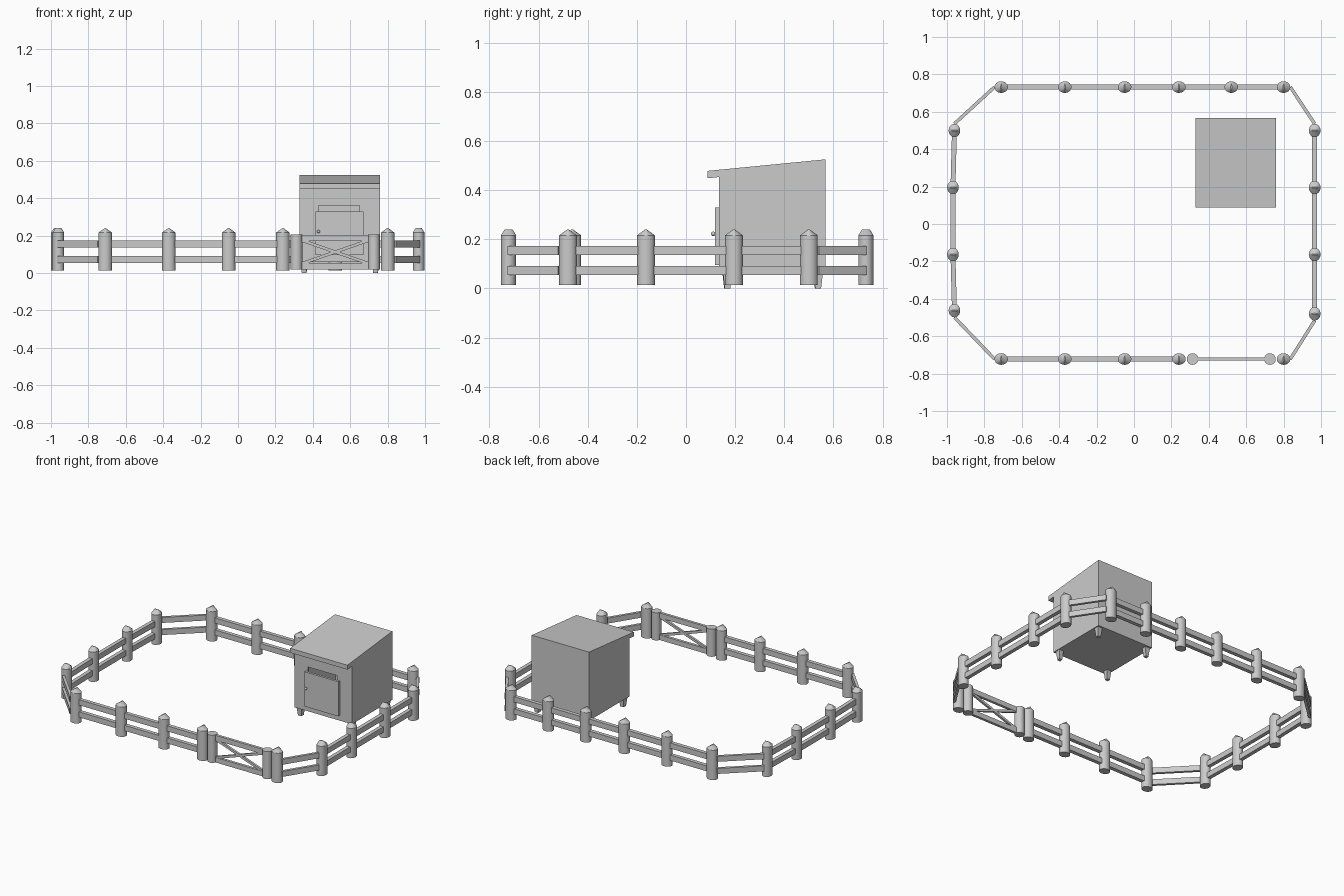
import bpy, bmesh, math
from mathutils import Matrix, Vector

if "Cube" in bpy.data.objects:
    bpy.data.objects.remove(bpy.data.objects["Cube"], do_unlink=True)

grey = bpy.data.materials.new("plain_grey")
grey.use_nodes = True
grey.diffuse_color = (0.6, 0.6, 0.6, 1)
grey.node_tree.nodes["Principled BSDF"].inputs["Base Color"].default_value = (0.6, 0.6, 0.6, 1)
parts = []


def add(name, mesh, matrix=None):
    ob = bpy.data.objects.new(name, mesh)
    bpy.context.scene.collection.objects.link(ob)
    if matrix is not None:
        ob.matrix_world = matrix
    parts.append(ob)
    return ob


def to_mesh(name, bm):
    bmesh.ops.recalc_face_normals(bm, faces=bm.faces)
    me = bpy.data.meshes.new(name)
    bm.to_mesh(me)
    bm.free()
    me.materials.append(grey)
    return me


def box(name, lo, hi):
    lo, hi = Vector(lo), Vector(hi)
    bm = bmesh.new()
    bmesh.ops.create_cube(bm, size=1)
    bmesh.ops.scale(bm, vec=hi - lo, verts=bm.verts)
    bmesh.ops.translate(bm, vec=(lo + hi) / 2, verts=bm.verts)
    return add(name, to_mesh(name, bm))


def beam(name, a, b, thick, high):
    """Plank running from a to b, thick sideways and high upwards."""
    a, b = Vector(a), Vector(b)
    along = (b - a).normalized()
    side = Vector((0, 0, 1)).cross(along).normalized()
    rot = Matrix((along, side, along.cross(side))).transposed().to_4x4()
    bm = bmesh.new()
    bmesh.ops.create_cube(bm, size=1)
    bmesh.ops.scale(bm, vec=((b - a).length, thick, high), verts=bm.verts)
    bmesh.ops.transform(bm, matrix=Matrix.Translation((a + b) / 2) @ rot, verts=bm.verts)
    return add(name, to_mesh(name, bm))


def lathe(name, rings, sides):
    """Stack of elliptical rings, each (radius x, radius y, z), closed at both ends."""
    bm = bmesh.new()
    loops = []
    for rx, ry, z in rings:
        angles = [2 * math.pi * i / sides for i in range(sides)]
        loops.append([bm.verts.new((rx * math.cos(t), ry * math.sin(t), z)) for t in angles])
    for low, top in zip(loops, loops[1:]):
        for i in range(sides):
            j = (i + 1) % sides
            bm.faces.new((low[i], low[j], top[j], top[i]))
    bm.faces.new(loops[0][::-1])
    bm.faces.new(loops[-1])
    return to_mesh(name, bm)


# Fence posts: oval trunks with a ridged cap
post = lathe("fence_post", [(0.036, 0.031, 0.014), (0.036, 0.031, 0.216), (0.003, 0.016, 0.24)], 24)
row_x = [-0.71, -0.37, -0.05, 0.24]
front = [(x, -0.722) for x in row_x]
gate_end = (0.80, -0.722)
right = [(0.966, y) for y in (-0.48, -0.163, 0.195, 0.50)]
back = [(x, 0.732) for x in (0.80, 0.52, *reversed(row_x[1:]), row_x[0])]
left = [(-0.96, 0.50), (-0.968, 0.195), (-0.968, -0.163), (-0.96, -0.463)]
for side, turn, spots in (("front", 0, front + [gate_end]), ("left", 90, right),
                          ("back", 0, back), ("right", 90, left)):
    for x, y in spots:
        add(side + "_fence_post", post,
            Matrix.Translation((x, y, 0)) @ Matrix.Rotation(math.radians(turn), 4, "Z"))

# Fence rails: two levels along each side, and thinner ones across the corners
reach = 0.036
corners = [(gate_end, right[0]), (back[0], right[-1]), (back[-1], left[0]), (front[0], left[-1])]
for z in (0.155, 0.073):
    for run in (front, right, back, left):
        for a, b in zip(run, run[1:]):
            beam("fence_rail", (*a, z), (*b, z), 0.026, 0.037)
    for (ax, ay), (bx, by) in corners:
        start = (ax + math.copysign(reach, bx - ax), ay, z)
        end = (bx, by + math.copysign(reach, by), z)
        beam("corner_rail", start, end, 0.018, 0.037)

# Gate: round stiles, two rails and crossed braces
gate_y = -0.722
stile = lathe("gate_stile", [(0.031, 0.031, 0.02), (0.031, 0.031, 0.207)], 24)
for x in (0.313, 0.727):
    add("gate_stile", stile, Matrix.Translation((x, gate_y, 0)))
for z in (0.187, 0.037):
    beam("gate_rail", (0.313, gate_y, z), (0.727, gate_y, z), 0.018, 0.034)
for z0, z1 in ((0.175, 0.05), (0.05, 0.175)):
    beam("gate_brace", (0.34, gate_y, z0), (0.70, gate_y, z1), 0.014, 0.016)

# Hut shell: side profile with a sloping roof and front eave, drawn across x
profile = [(0.134, 0.06), (0.134, 0.453), (0.087, 0.448),
           (0.087, 0.478), (0.567, 0.525), (0.567, 0.06)]
bm = bmesh.new()
face = bm.faces.new([bm.verts.new((0.33, y, z)) for y, z in profile])
grown = bmesh.ops.extrude_face_region(bm, geom=[face])["geom"]
bmesh.ops.translate(bm, vec=(0.43, 0, 0), verts=[v for v in grown if isinstance(v, bmesh.types.BMVert)])
hut = add("hut_shell", to_mesh("hut_shell", bm))

# Hollow room and doorway
for lo, hi in (((0.345, 0.149, 0.075), (0.745, 0.552, 0.44)),
               ((0.43, 0.10, 0.11), (0.65, 0.20, 0.36))):
    cutter = box("hut_cutter", lo, hi)
    parts.remove(cutter)
    cutter.hide_render = True
    mod = hut.modifiers.new("cut", "BOOLEAN")
    mod.operation = "DIFFERENCE"
    mod.solver = "EXACT"
    mod.object = cutter
    bpy.context.view_layer.objects.active = hut
    bpy.ops.object.modifier_apply(modifier=mod.name)
    bpy.data.objects.remove(cutter, do_unlink=True)

# Door and knob
box("hut_door", (0.415, 0.118, 0.095), (0.67, 0.134, 0.33))
bm = bmesh.new()
bmesh.ops.create_uvsphere(bm, u_segments=16, v_segments=8, radius=0.009)
add("door_knob", to_mesh("door_knob", bm), Matrix.Translation((0.43, 0.111, 0.222)))

# Tapered hut feet
foot = lathe("hut_foot", [(0.018, 0.015, 0), (0.028, 0.024, 0.062)], 4)
for x in (0.354, 0.736):
    for y in (0.168, 0.537):
        add("hut_foot", foot, Matrix.Translation((x, y, 0)) @ Matrix.Rotation(math.radians(45), 4, "Z"))

# Smooth rounded surfaces, keep hard edges
bpy.ops.object.select_all(action="DESELECT")
for ob in parts:
    ob.select_set(True)
bpy.context.view_layer.objects.active = hut
bpy.ops.object.shade_smooth_by_angle(angle=math.radians(30))
